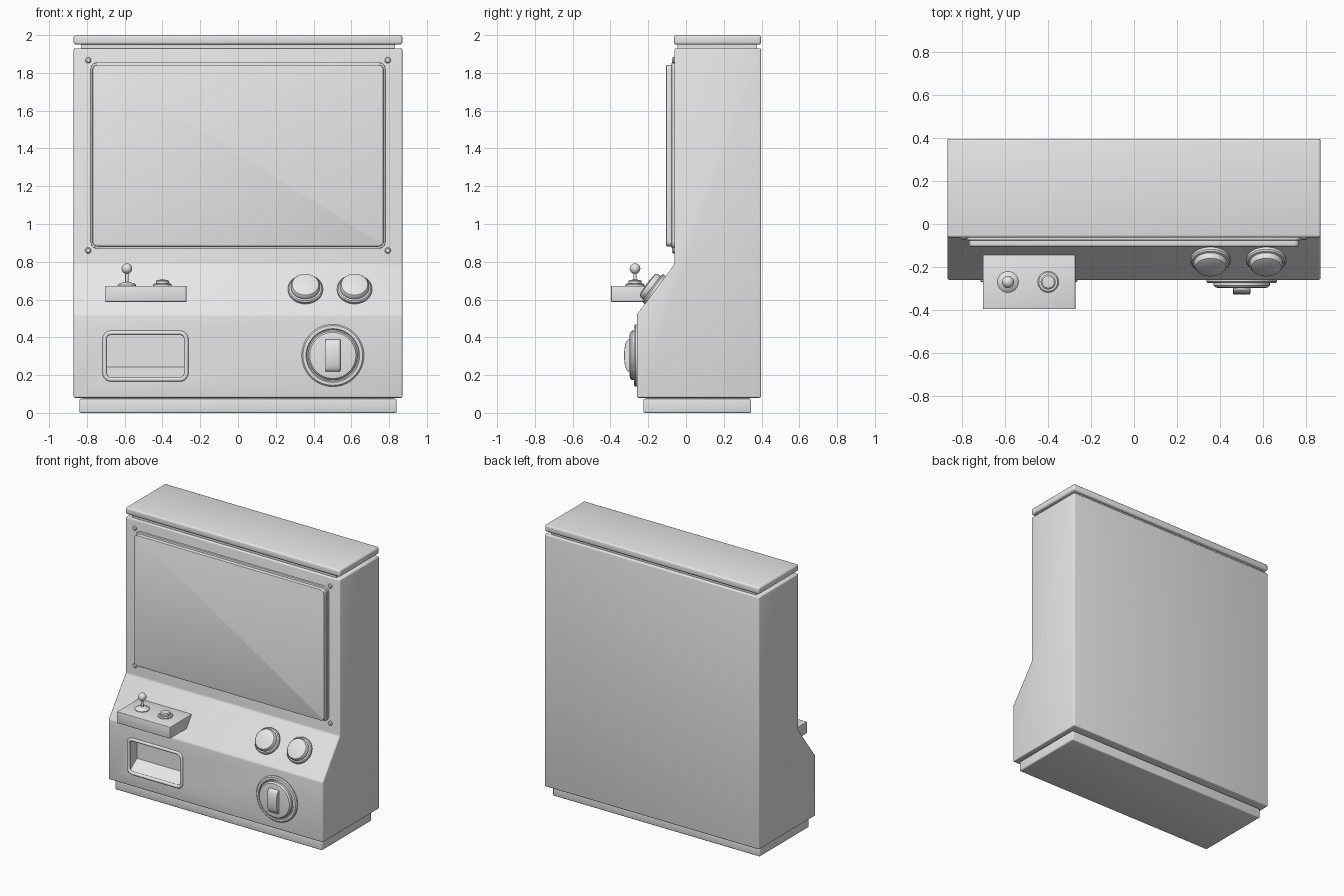
import bpy, bmesh, math
from mathutils import Vector

if "Cube" in bpy.data.objects:
    bpy.data.objects.remove(bpy.data.objects["Cube"], do_unlink=True)

grey = bpy.data.materials.new("plain grey")
grey.use_nodes = True
grey.diffuse_color = (0.8, 0.8, 0.8, 1)
grey.node_tree.nodes["Principled BSDF"].inputs["Base Color"].default_value = (0.8, 0.8, 0.8, 1)


def apply_modifier(obj, mod):
    bpy.context.view_layer.objects.active = obj
    bpy.ops.object.modifier_apply(modifier=mod.name)


def finish(name, bm, bevel=0.0, segments=3):
    bmesh.ops.recalc_face_normals(bm, faces=bm.faces[:])
    mesh = bpy.data.meshes.new(name)
    bm.to_mesh(mesh)
    bm.free()
    mesh.materials.append(grey)
    obj = bpy.data.objects.new(name, mesh)
    bpy.context.collection.objects.link(obj)
    if bevel:
        mod = obj.modifiers.new("Bevel", "BEVEL")
        mod.width, mod.segments = bevel, segments
        mod.limit_method = "ANGLE"
        apply_modifier(obj, mod)
    return obj


def smooth(obj):
    bpy.ops.object.select_all(action="DESELECT")
    obj.select_set(True)
    bpy.context.view_layer.objects.active = obj
    bpy.ops.object.shade_smooth_by_angle(angle=math.radians(35))


def prism(name, points, direction, bevel=0.0, segments=3):
    """Extrude a closed outline along a direction."""
    bm = bmesh.new()
    face = bm.faces.new([bm.verts.new(p) for p in points])
    made = bmesh.ops.extrude_face_region(bm, geom=[face])["geom"]
    bmesh.ops.translate(bm, vec=direction,
                        verts=[v for v in made if isinstance(v, bmesh.types.BMVert)])
    return finish(name, bm, bevel, segments)


def side_prism(name, outline, x0, x1, bevel=0.0):
    return prism(name, [(x0, y, z) for y, z in outline], (x1 - x0, 0, 0), bevel)


def box(name, x, y, z, bevel=0.0):
    outline = [(y[0], z[0]), (y[1], z[0]), (y[1], z[1]), (y[0], z[1])]
    obj = side_prism(name, outline, x[0], x[1], bevel)
    smooth(obj)
    return obj


def rounded_rect(x, z, radius, y, steps=6):
    points = []
    for i, (cx, cz) in enumerate([(x[1] - radius, z[1] - radius), (x[0] + radius, z[1] - radius),
                                  (x[0] + radius, z[0] + radius), (x[1] - radius, z[0] + radius)]):
        for k in range(steps + 1):
            a = (i + k / steps) * math.pi / 2
            points.append((cx + radius * math.cos(a), y, cz + radius * math.sin(a)))
    return points


def lathe(name, profile, centre, axis=(0, 0, 1), steps=40):
    """Spin (radius, height) points about an axis."""
    bm = bmesh.new()
    verts = [bm.verts.new((r, 0, h)) for r, h in profile]
    edges = [bm.edges.new(pair) for pair in zip(verts, verts[1:])]
    bmesh.ops.spin(bm, geom=verts + edges, axis=(0, 0, 1), cent=(0, 0, 0),
                   angle=math.tau, steps=steps, use_duplicate=False)
    bmesh.ops.remove_doubles(bm, verts=bm.verts[:], dist=0.0002)
    obj = finish(name, bm)
    obj.rotation_euler = Vector(axis).to_track_quat("Z", "Y").to_euler()
    obj.location = centre
    smooth(obj)
    return obj


# Cabinet body with sloped control panel
FRONT, UPPER, BACK = -0.26, -0.062, 0.397
body = side_prism("cabinet_body", [(BACK, 0.08), (FRONT, 0.08), (FRONT, 0.52), (UPPER, 0.785),
                                   (UPPER, 1.93), (BACK, 1.93)], -0.87, 0.87, 0.008)

# Recess with sloping floor behind the prize hatch
cutter = side_prism("hatch_cutter", [(-0.3, 0.42), (-0.3, 0.185), (FRONT, 0.185),
                                     (-0.17, 0.244), (-0.17, 0.42)], -0.7, -0.28)
cutter.hide_render = True
cut = body.modifiers.new("Hatch", "BOOLEAN")
cut.operation, cut.solver, cut.object = "DIFFERENCE", "EXACT", cutter
apply_modifier(body, cut)
bpy.data.objects.remove(cutter, do_unlink=True)
smooth(body)

# Plinth, neck and cap
box("plinth", (-0.84, 0.84), (-0.225, 0.345), (0, 0.075), 0.008)
box("plinth_joint", (-0.82, 0.82), (-0.21, 0.33), (0.06, 0.09))
box("cap_neck", (-0.83, 0.83), (-0.045, 0.375), (1.92, 1.96))
box("cap", (-0.87, 0.87), (-0.063, BACK), (1.95, 2.0), 0.012)

# Screen surround and raised screen
surround = prism("screen_surround", rounded_rect((-0.78, 0.78), (0.87, 1.855), 0.035, UPPER + 0.01),
                 (0, -0.024, 0), 0.004, 2)
smooth(surround)
screen = prism("screen", rounded_rect((-0.77, 0.77), (0.882, 1.842), 0.025, UPPER),
               (0, -0.043, 0), 0.005, 2)
smooth(screen)

# Corner screws
for side, sx in (("right", -0.793), ("left", 0.793)):
    for level, z in (("lower", 0.86), ("upper", 1.867)):
        lathe(f"screw_{level}_{side}", [(0.016, -0.01), (0.016, 0.005), (0.011, 0.011), (0, 0.013)],
              (sx, UPPER, z), (0, -1, 0), 20)

# Control shelf with joystick and small button
box("control_shelf", (-0.705, -0.273), (-0.397, -0.138), (0.588, 0.673), 0.004)
lathe("joystick_base", [(0.049, -0.01), (0.049, 0.004), (0.044, 0.01), (0.026, 0.016),
                        (0.02, 0.02), (0, 0.021)], (-0.588, -0.27, 0.673))
lathe("joystick_rod", [(0.009, 0), (0.009, 0.08)], (-0.588, -0.27, 0.68), steps=20)
ball = [(0.028 * math.sin(a), -0.028 * math.cos(a)) for a in [math.pi * i / 14 for i in range(15)]]
lathe("joystick_ball", ball, (-0.588, -0.27, 0.764), steps=28)
lathe("small_button", [(0.049, -0.01), (0.049, 0.006), (0.044, 0.012), (0.035, 0.013),
                       (0.035, 0.025), (0.028, 0.031), (0, 0.033)], (-0.4, -0.27, 0.673))

# Large buttons on the slope
for side, x in (("right", 0.357), ("left", 0.617)):
    lathe(f"large_button_{side}", [(0.092, -0.01), (0.092, 0.014), (0.086, 0.021), (0.077, 0.023),
                                   (0.077, 0.04), (0.07, 0.05), (0.058, 0.054), (0, 0.057)],
          (x, -0.162, 0.65), (0, -0.8, 0.6), 48)

# Coin dial and its handle
dial = (0.502, FRONT, 0.304)
lathe("coin_dial_plate", [(0.165, -0.01), (0.165, 0.008), (0.158, 0.015), (0.142, 0.016),
                          (0.137, 0.01), (0.131, 0.01), (0.131, 0.026), (0.122, 0.036),
                          (0.11, 0.038), (0, 0.038)], dial, (0, -1, 0), 56)
arc = [math.pi * i / 16 for i in range(17)]
handle = side_prism("coin_dial_handle",
                    [(FRONT - 0.034 - 0.034 * math.sin(a) ** 0.7 if 0 < i < 16 else FRONT - 0.034,
                      0.304 + 0.086 * math.cos(a)) for i, a in enumerate(arc)],
                    0.462, 0.542, 0.004)
smooth(handle)

# Rounded rim around the hatch
path = rounded_rect((-0.706, -0.274), (0.177, 0.424), 0.035, FRONT)
curve = bpy.data.curves.new("hatch_rim", "CURVE")
curve.dimensions = "3D"
curve.bevel_depth, curve.bevel_resolution = 0.012, 3
spline = curve.splines.new("POLY")
spline.points.add(len(path) - 1)
for point, co in zip(spline.points, path):
    point.co = (*co, 1)
spline.use_cyclic_u = True
curve.materials.append(grey)
rim = bpy.data.objects.new("hatch_rim", curve)
bpy.context.collection.objects.link(rim)
